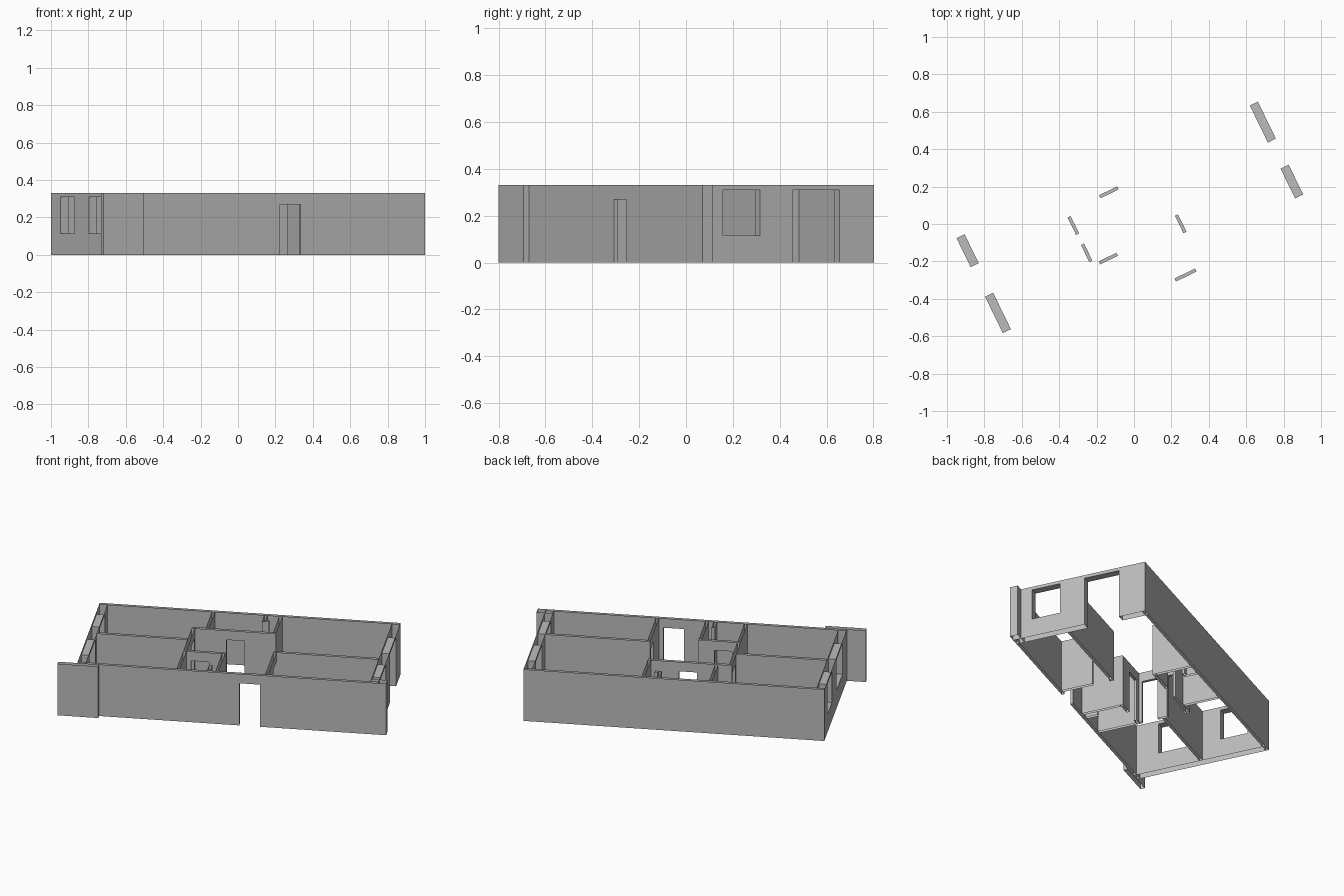
import bpy, bmesh, math

if "Cube" in bpy.data.objects:
    bpy.data.objects.remove(bpy.data.objects["Cube"], do_unlink=True)

HEIGHT = 0.33
TURN = math.radians(26)    # the plan is turned on the ground
DOOR = (0, 0.27)
TALL_DOOR = (0, 0.31)
WINDOW = (0.115, 0.31)

plaster = bpy.data.materials.new("plaster_grey")
plaster.use_nodes = True
GREY = (0.5, 0.5, 0.5, 1)
plaster.diffuse_color = GREY
plaster.node_tree.nodes["Principled BSDF"].inputs["Base Color"].default_value = GREY


def wall(name, along, start, end, near, far, openings=()):
    """Hollow wall, open at top and bottom; openings are (start, end, (sill, head))."""
    bm = bmesh.new()

    def quad(*points):
        verts = []
        for a, b, z in points:
            verts.append(bm.verts.new((a, b, z) if along == "x" else (b, a, z)))
        bm.faces.new(verts)

    def side(a0, a1, z0, z1):
        for b in (near, far):
            quad((a0, b, z0), (a1, b, z0), (a1, b, z1), (a0, b, z1))

    def jamb(a, z0, z1):
        quad((a, near, z0), (a, far, z0), (a, far, z1), (a, near, z1))

    def level(a0, a1, z):
        quad((a0, near, z), (a1, near, z), (a1, far, z), (a0, far, z))

    cursor = start
    for a0, a1, (sill, head) in sorted(openings):
        side(cursor, a0, 0, HEIGHT)
        side(a0, a1, head, HEIGHT)
        level(a0, a1, head)
        if sill > 0:
            side(a0, a1, 0, sill)
            level(a0, a1, sill)
        jamb(a0, sill, head)
        jamb(a1, sill, head)
        cursor = a1
    side(cursor, end, 0, HEIGHT)
    jamb(start, 0, HEIGHT)
    jamb(end, 0, HEIGHT)

    bmesh.ops.remove_doubles(bm, verts=bm.verts, dist=0.0001)
    bmesh.ops.recalc_face_normals(bm, faces=bm.faces)
    mesh = bpy.data.meshes.new(name)
    bm.to_mesh(mesh)
    bm.free()
    mesh.materials.append(plaster)
    obj = bpy.data.objects.new(name, mesh)
    obj.rotation_euler.z = TURN
    bpy.context.collection.objects.link(obj)


# Plan limits
LEFT, RIGHT, FRONT, BACK = -0.886, 0.882, -0.375, 0.4625
THIN, THICK = 0.018, 0.048
IN_FRONT, IN_BACK = FRONT + THIN, BACK - THIN

# Outer shell
wall("front_wall", "x", LEFT, RIGHT, FRONT, IN_FRONT, [(0.067, 0.189, DOOR)])
wall("back_wall", "x", LEFT, RIGHT, IN_BACK, BACK)
wall("west_end_wall", "y", FRONT, BACK, LEFT, LEFT + THICK,
     [(-0.217, 0.0, WINDOW), (0.176, 0.348, WINDOW)])
wall("east_end_wall", "y", FRONT, BACK, RIGHT - THICK, RIGHT,
     [(-0.255, -0.078, WINDOW), (0.078, 0.298, TALL_DOOR)])
wall("corner_pier", "x", RIGHT - THICK, 0.93, FRONT, FRONT + 0.05)
wall("front_screen", "x", -0.998, -0.758, -0.403, FRONT)

# Long partitions
wall("west_partition", "x", LEFT + THICK, -0.304, 0.044, 0.062)
wall("east_partition", "x", 0.216, RIGHT - THICK, -0.05, -0.032)
wall("hall_back_wall", "x", -0.304, 0.19, 0.202, 0.22, [(-0.1, 0.007, DOOR)])
wall("bath_wall", "x", -0.304, -0.058, -0.115, -0.097, [(-0.257, -0.152, DOOR)])

# Cross partitions
wall("hall_west_wall", "y", IN_FRONT, 0.22, -0.304, -0.286,
     [(-0.078, 0.023, DOOR), (0.083, 0.187, DOOR)])
wall("hall_east_wall", "y", IN_FRONT, -0.032, 0.216, 0.234, [(-0.16, -0.056, DOOR)])
wall("bath_side_wall", "y", IN_FRONT, -0.097, -0.076, -0.058)
wall("back_room_west_wall", "y", 0.22, IN_BACK, -0.224, -0.206)
wall("back_room_east_wall", "y", 0.202, IN_BACK, 0.172, 0.19)

# Service niches
wall("back_room_niche", "y", 0.36, IN_BACK, 0.085, 0.103)
wall("back_room_niche_return", "x", 0.103, 0.125, 0.36, 0.378)
wall("bath_niche", "y", IN_FRONT, -0.28, -0.125, -0.107)
